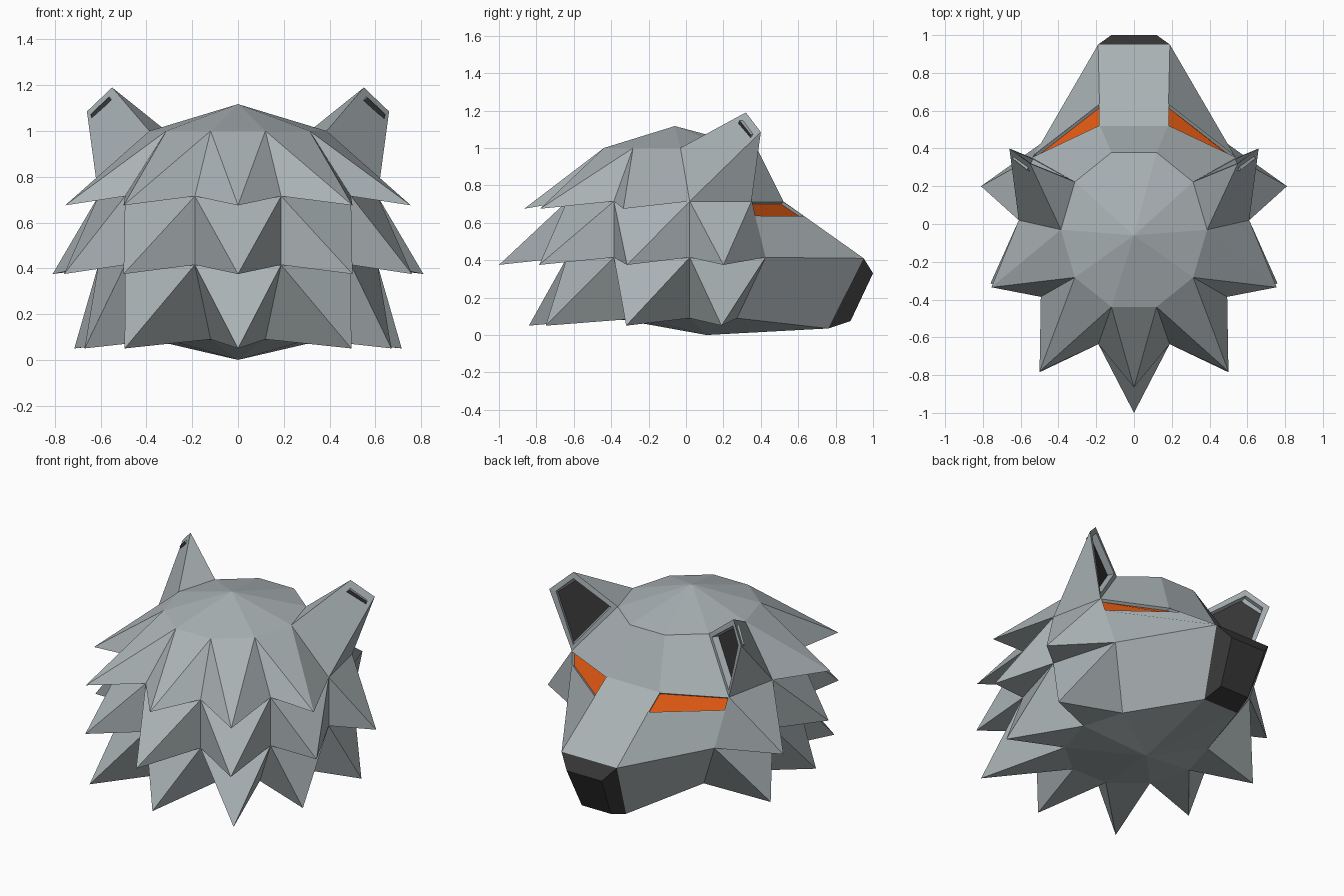
import bpy, bmesh
from math import cos, sin, radians

if "Cube" in bpy.data.objects:
    bpy.data.objects.remove(bpy.data.objects["Cube"])


def material(name, rgb):
    m = bpy.data.materials.new(name)
    m.diffuse_color = (*rgb, 1)
    m.use_nodes = True
    m.node_tree.nodes["Principled BSDF"].inputs["Base Color"].default_value = m.diffuse_color
    return m


MATS = [material("grey_fur", (0.40, 0.445, 0.46)),
        material("charcoal", (0.04, 0.04, 0.04)),
        material("orange_eye", (0.76, 0.10, 0.006))]
GREY, DARK, ORANGE = 0, 1, 2
PARTS = ["spiky_head", "ears", "nose", "eyes"]
HEAD, EARS, NOSE, EYES = range(4)

bm = bmesh.new()
part_layer = bm.faces.layers.int.new("part")


def mirror(p):
    return (-p[0], p[1], p[2])


def face(points, part=HEAD, mat=GREY):
    f = bm.faces.new([bm.verts.new(p) for p in points])
    f[part_layer] = part
    f.material_index = mat
    return f


def both(points, part=HEAD, mat=GREY):
    """Add a face and its mirror image."""
    return [face(points, part, mat),
            face([mirror(p) for p in reversed(points)], part, mat)]


def half_ring(rx, ry, cy, z):
    """Right half of a ten-sided ring, from back to front."""
    return [(rx * cos(radians(a)), cy + ry * sin(radians(a)), z)
            for a in range(-72, 73, 36)]


# Ten-sided rings; their front points are pulled out into brow and muzzle
rings = [half_ring(0.387, 0.43, -0.03, 1.0),
         half_ring(0.61, 0.69, 0.02, 0.715),
         half_ring(0.61, 0.69, 0.02, 0.415),
         half_ring(0.387, 0.43, 0.02, 0.09)]
rings[1][3:] = [(0.54, 0.35, 0.715), (0.18, 0.52, 0.715)]
rings[2][4] = (0.19, 0.95, 0.41)
rings[3][4] = (0.12, 0.76, 0.035)

# Crown and underside fans
for ring, apex in ((rings[0], (0, -0.06, 1.117)), (rings[3], (0, 0.11, 0))):
    for a, b in zip(ring, ring[1:]):
        both([a, b, apex])
    face([mirror(ring[0]), ring[0], apex])
    face([ring[4], mirror(ring[4]), apex])

# Fur tiers: each panel is poked out to a hanging tip
tips = [(0.675, [(0, -0.865), (0.5, -0.78), (0.755, -0.335)]),
        (0.375, [(0, -1.0), (0.5, -0.785), (0.76, -0.315), (0.81, 0.2)]),
        (0.05, [(0, -0.84), (0.495, -0.75), (0.67, -0.32), (0.715, 0.19)])]
for tier, (z, row) in enumerate(tips):
    up, low = rings[tier], rings[tier + 1]
    for j, (x, y) in enumerate(row):
        a, d = (up[j - 1], low[j - 1]) if j else (mirror(up[0]), mirror(low[0]))
        quad = [a, up[j], low[j], d]
        for k in range(4):
            tri = [quad[k], quad[(k + 1) % 4], (x, y, z)]
            if j:
                both(tri)
            else:
                face(tri)

# Forehead, snout bridge and cheeks
r0, r1, r2, r3 = rings
both([r0[3], r0[4], r1[4], r1[3]])
face([r0[4], mirror(r0[4]), mirror(r1[4]), r1[4]])
face([r1[4], mirror(r1[4]), mirror(r2[4]), r2[4]])
both([r2[3], r2[4], r3[4], r3[3]])


# Eye strip just under the brow, cheek below it
def lerp(a, b, t):
    return tuple(p + (q - p) * t for p, q in zip(a, b))


outer, inner = lerp(r1[3], r2[3], 0.27), lerp(r1[4], r2[4], 0.27)
eyes = both([r1[3], r1[4], inner, outer])
both([outer, inner, r2[4], r2[3]])

# Nose block
base = [r2[4], mirror(r2[4]), mirror(r3[4]), r3[4]]
top, bottom = (0.12, 1.0, 0.33), (0.1, 0.88, 0.075)
front = [top, mirror(top), mirror(bottom), bottom]
face(front, NOSE, DARK)
for k in range(4):
    n = (k + 1) % 4
    face([base[k], base[n], front[n], front[k]], NOSE, DARK)

# Ears
t1, t2 = (0.55, 0.32, 1.19), (0.66, 0.40, 1.085)
both([r0[2], t1, t2, r1[2]], EARS)
both([r0[2], r0[3], t1], EARS)
both([r1[2], t2, r1[3]], EARS)
ear_fronts = both([r0[3], r1[3], t2, t1], EARS)

# Weld, orient, then sink the eyes and inner ears
bmesh.ops.remove_doubles(bm, verts=bm.verts, dist=0.0005)
bmesh.ops.recalc_face_normals(bm, faces=bm.faces)


def sink(faces, border, depth, part, mat):
    bmesh.ops.inset_individual(bm, faces=faces, thickness=border)
    bmesh.ops.inset_individual(bm, faces=faces, thickness=0.001, depth=-depth)
    for f in faces:
        f[part_layer] = part
        f.material_index = mat


sink(eyes, 0.006, 0.018, EYES, ORANGE)
sink(ear_fronts, 0.04, 0.04, EARS, DARK)

# One object per part
for index, name in enumerate(PARTS):
    piece = bm.copy()
    layer = piece.faces.layers.int["part"]
    bmesh.ops.delete(piece, geom=[f for f in piece.faces if f[layer] != index],
                     context='FACES')
    mesh = bpy.data.meshes.new(name)
    piece.to_mesh(mesh)
    piece.free()
    for m in MATS:
        mesh.materials.append(m)
    bpy.context.collection.objects.link(bpy.data.objects.new(name, mesh))
bm.free()
